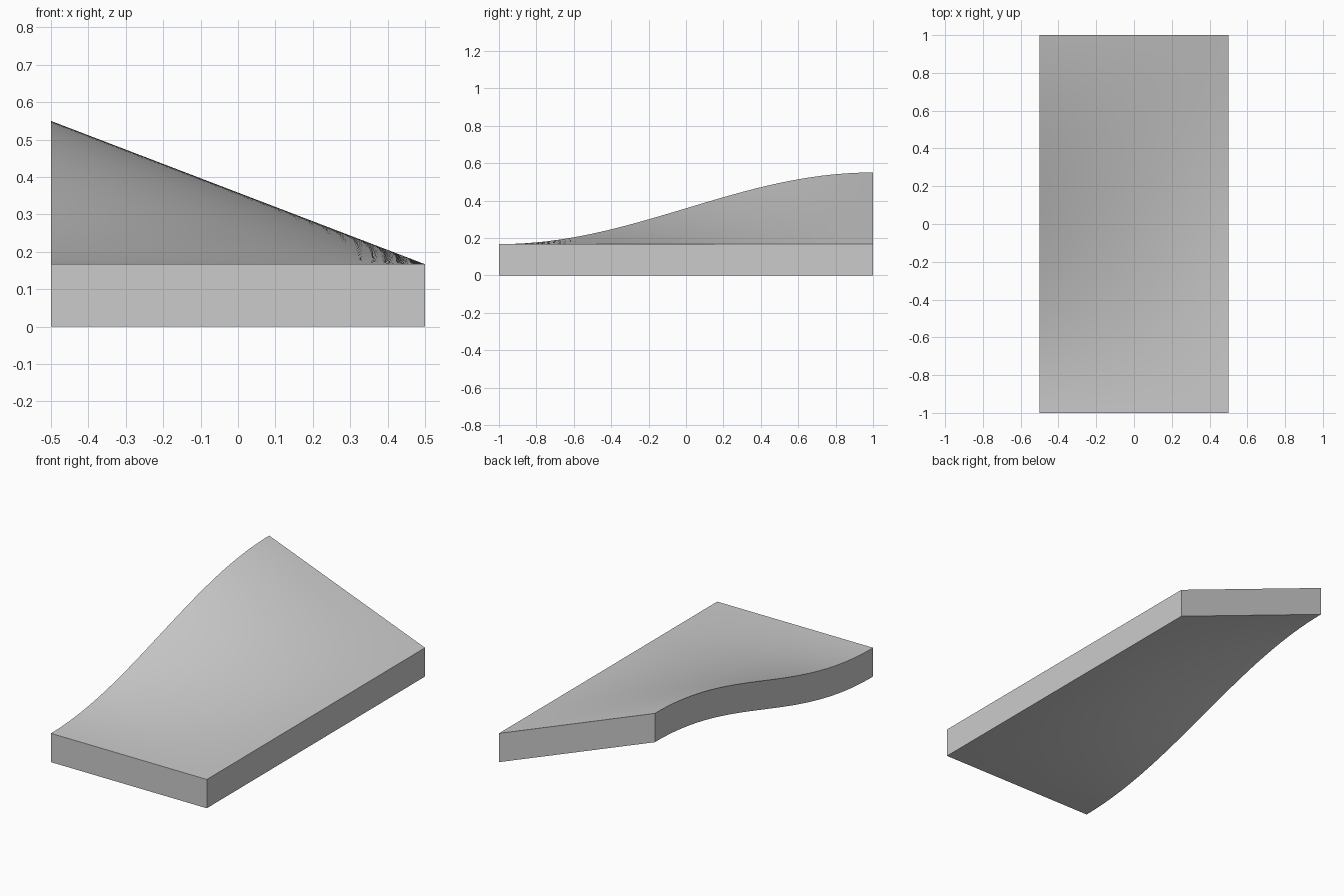
import bpy
import bmesh
import math

# Remove the default cube
cube = bpy.data.objects.get("Cube")
if cube:
    bpy.data.objects.remove(cube, do_unlink=True)

WIDTH, LENGTH = 1.0, 2.0
THICKNESS, RISE = 0.167, 0.383
CROSS_CUTS, LENGTH_CUTS = 24, 64


def make_material(name, colour):
    mat = bpy.data.materials.new(name)
    mat.use_nodes = True
    mat.diffuse_color = colour
    mat.node_tree.nodes["Principled BSDF"].inputs["Base Color"].default_value = colour
    return mat


def lift(x, y):
    """Ease up from front to back, fading to nothing across the width."""
    across = 0.5 - x / WIDTH
    along = 0.5 + 0.5 * math.sin(math.pi * y / LENGTH)
    return RISE * across * along


# Flat grid, thickened into a slab
bm = bmesh.new()
bmesh.ops.create_grid(bm, x_segments=CROSS_CUTS, y_segments=LENGTH_CUTS, size=0.5)
bmesh.ops.scale(bm, vec=(WIDTH, LENGTH, 1), verts=bm.verts)
top = bmesh.ops.extrude_face_region(bm, geom=bm.faces[:])
top_verts = [g for g in top["geom"] if isinstance(g, bmesh.types.BMVert)]
bmesh.ops.translate(bm, vec=(0, 0, THICKNESS), verts=top_verts)

# Warp top and underside together, keeping the thickness constant
for v in bm.verts:
    v.co.z += lift(v.co.x, v.co.y)
bmesh.ops.recalc_face_normals(bm, faces=bm.faces[:])

mesh = bpy.data.meshes.new("twisted_slab")
bm.to_mesh(mesh)
bm.free()
mesh.materials.append(make_material("light grey", (0.6, 0.6, 0.6, 1)))

# Smooth curved faces with crisp rims
slab = bpy.data.objects.new("twisted_slab", mesh)
bpy.context.collection.objects.link(slab)
bpy.context.view_layer.objects.active = slab
slab.select_set(True)
bpy.ops.object.shade_smooth_by_angle(angle=math.radians(30))
